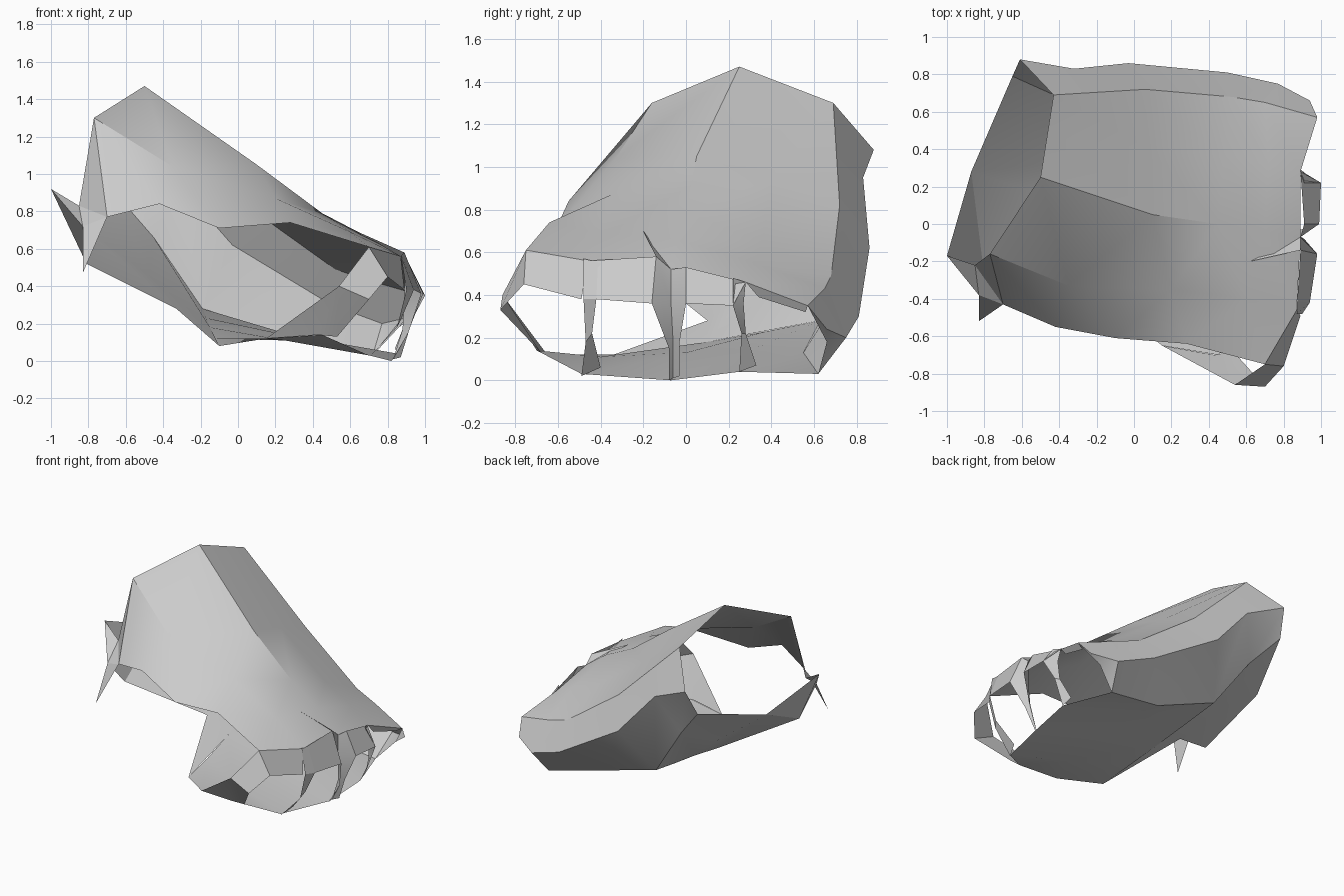
import bpy, math

cube = bpy.data.objects.get("Cube")
if cube:
    bpy.data.objects.remove(cube, do_unlink=True)

grey = bpy.data.materials.new("plain_grey")
grey.use_nodes = True
grey.diffuse_color = (0.6, 0.6, 0.6, 1)
grey.node_tree.nodes["Principled BSDF"].inputs["Base Color"].default_value = (0.6, 0.6, 0.6, 1)


def add_part(name, verts, faces, angle=40):
    mesh = bpy.data.meshes.new(name)
    mesh.from_pydata(verts, [], faces)
    mesh.validate()
    mesh.materials.append(grey)
    obj = bpy.data.objects.new(name, mesh)
    bpy.context.collection.objects.link(obj)
    bpy.ops.object.select_all(action='DESELECT')
    obj.select_set(True)
    bpy.context.view_layer.objects.active = obj
    bpy.ops.object.shade_smooth_by_angle(angle=math.radians(angle))
    return obj


def loft(name, rows, angle=40):
    """Skin equal-length polylines into one sheet."""
    n = len(rows[0])
    verts = [p for row in rows for p in row]
    faces = [(r * n + i, r * n + i + 1, (r + 1) * n + i + 1, (r + 1) * n + i)
             for r in range(len(rows) - 1) for i in range(n - 1)]
    return add_part(name, verts, faces, angle)


# Shared edge lines, running from the cuff to the fingers
outer_crease = [(-.43, .69, 1.30), (.06, .72, .82), (.52, .68, .49), (.70, .65, .43), (.98, .57, .35)]
side_line = [(-.61, .88, 1.08), (-.32, .83, .95), (-.03, .86, .62), (.50, .81, .30),
             (.77, .75, .20), (.94, .66, .24)]
palm_crease = [(-.65, .79, .89), (-.45, .70, .66), (-.19, .63, .28), (.25, .55, .13), (.72, .62, .03)]
ridge = [(-.50, .25, 1.47), (.10, .05, 1.05), (.45, 0, .79), (.70, -.04, .66), (.89, -.07, .52)]
outer_mid = [(-.465, .47, 1.385), (.08, .40, .94), (.48, .36, .65), (.72, .32, .55), (.89, .28, .46)]
inner_mid = [(-.77, -.16, 1.30), (-.35, -.33, 1.04), (.20, -.35, .87), (.60, -.40, .69), (.87, -.46, .56)]
thumb_rim = [(-.70, -.43, .77), (-.42, -.55, .84), (-.10, -.61, .71), (.28, -.64, .74), (.70, -.75, .61)]

# Back of the hand
loft("hand_back", [outer_crease, outer_mid, ridge, inner_mid, thumb_rim], 27)

# Outer side wall and the lower wall turning into the palm
upper = [outer_crease[0], (-.185, .705, 1.06)] + outer_crease[1:]
loft("outer_side", [upper, side_line])
loft("outer_lower_side", [side_line[:5], palm_crease])

# Palm, in a cuff half and a finger half
hole_rim = [(-.81, -.20, .52), (-.33, .10, .28), (-.10, -.45, .08)]
loft("palm_heel", [palm_crease[:3],
                   [(-.87, .28, .75), (-.48, .32, .46), (-.15, .10, .18)],
                   hole_rim])
palm_tip = [palm_crease[4], (.85, .25, .04), (.82, -.07, 0), (.70, -.49, .03), (.45, -.70, .14)]
loft("palm_front", [palm_crease[2:],
                    [(-.17, .38, .23), (.28, .30, .14), palm_tip[1]],
                    [(-.15, .10, .18), (.30, 0, .13), palm_tip[2]],
                    [(-.12, -.20, .12), (.25, -.40, .11), palm_tip[3]],
                    [hole_rim[2], (.15, -.65, .12), palm_tip[4]]])

# Cuff tab beside the thumb opening
tab = [inner_mid[0], (-.85, -.22, .83), (-1, -.17, .92), (-.83, -.38, .72),
       (-.83, -.52, .47), thumb_rim[0], hole_rim[0], (-.87, .28, .75)]
add_part("cuff_tab", tab, [(0, 1, 5), (1, 3, 5), (2, 3, 1), (3, 4, 5), (2, 7, 6, 3)], 20)

# Lips over the four finger openings
lips = {
    "index": [thumb_rim[4], inner_mid[4], (.89, -.49, .38), (.80, -.76, .45)],
    "middle": [inner_mid[4], (.89, -.14, .58), (.98, -.16, .36), (.94, -.42, .38)],
    "ring": [(.91, 0, .53), outer_mid[4], (1, .22, .35), (.99, 0, .36)],
    "little": [outer_mid[4], outer_crease[4], (.93, .56, .32), (.90, .34, .39)],
}
for finger, corners in lips.items():
    add_part(finger + "_finger_lip", corners, [(0, 1, 2, 3)], 20)

# Index side guard and its link down to the palm
add_part("index_side_plate",
         [thumb_rim[4], (.54, -.86, .40), (.70, -.87, .33), (.80, -.76, .45)], [(0, 1, 2, 3)])
add_part("index_side_strap",
         [(.54, -.86, .40), (.70, -.87, .33), (.53, -.68, .13), (.43, -.70, .14), (.15, -.65, .12)],
         [(0, 1, 2, 3), (0, 3, 4)], 20)

# Folded straps between fingers, set back along their inner edge
straps = {
    "index_middle": [[(.87, -.48, .57), (.90, -.48, .38), (.85, -.47, .18), (.70, -.49, .02)],
                     [(.88, -.40, .55), (.94, -.42, .38), (.87, -.44, .22), (.74, -.40, .06)]],
    "middle_ring": [[(.89, -.14, .58), (.98, -.16, .36), (.91, -.08, .15), (.82, -.08, 0)],
                    [(.89, -.07, .52), (.89, -.07, .36), (.88, -.06, .17), (.83, -.06, .01)],
                    [(.91, 0, .53), (.99, 0, .36), (.92, -.03, .18), (.87, -.03, .02)]],
    "ring_little": [[(.91, .22, .48), (1, .22, .35), (.93, .26, .22), (.85, .25, .04)],
                    [(.89, .28, .46), (.91, .27, .36), (.90, .28, .22), (.84, .33, .07)]],
}
for where, rows in straps.items():
    loft(where + "_strap", rows, 30)

# Small fold standing on the back of the hand above the middle strap
add_part("middle_ring_fold", [(.62, -.20, .70), (.89, -.14, .58), (.89, -.07, .52)], [(0, 1, 2)])

# Outer end beside the little finger opening
add_part("little_finger_end",
         [outer_crease[4], side_line[5], side_line[4], palm_crease[4], (.86, .66, .18)],
         [(0, 1, 2, 4), (2, 3, 4)])
